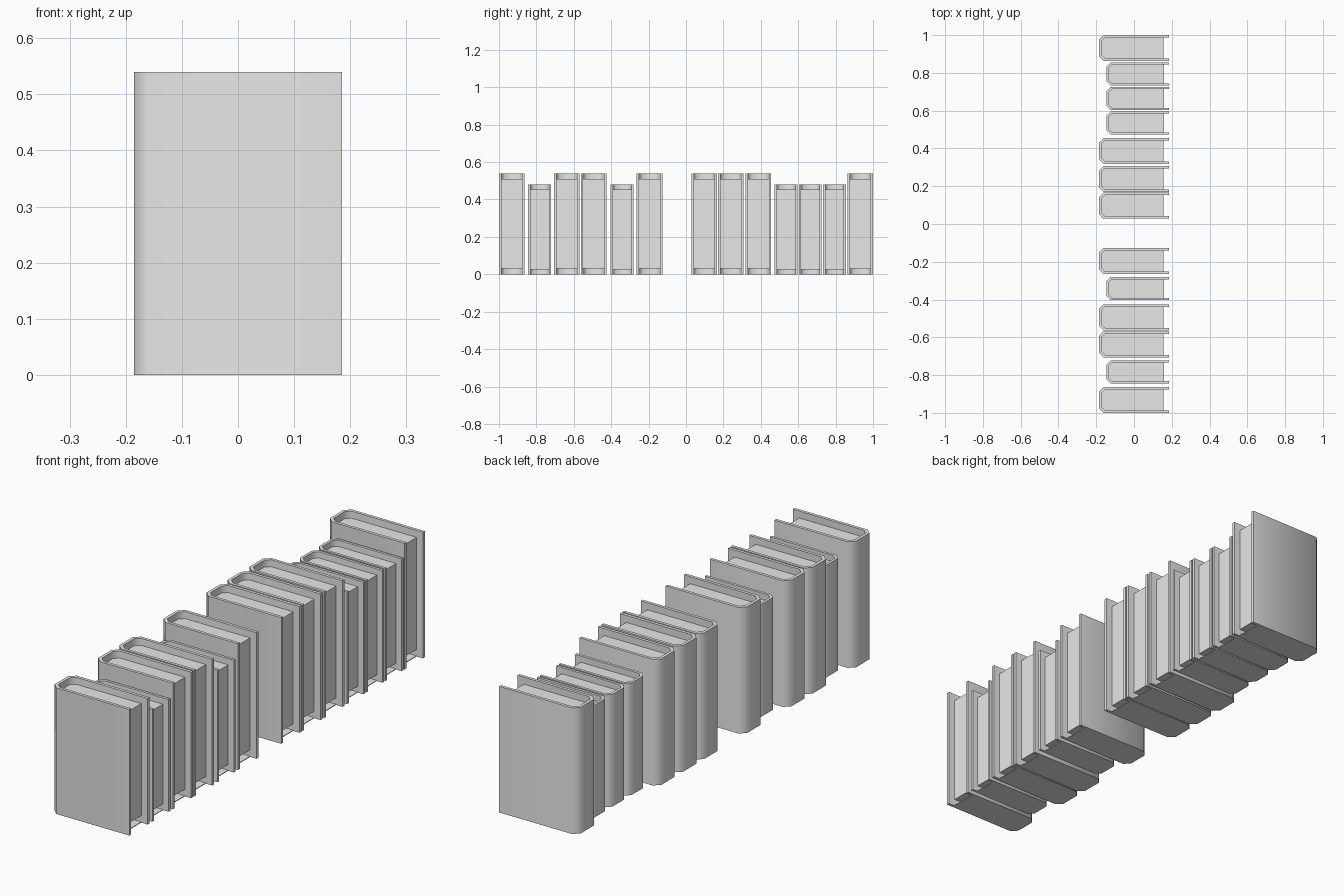
import bpy
import bmesh
import math

cube = bpy.data.objects.get("Cube")
if cube:
    bpy.data.objects.remove(cube, do_unlink=True)

grey = bpy.data.materials.new("light_grey")
grey.use_nodes = True
grey.diffuse_color = (0.8, 0.8, 0.8, 1)
grey.node_tree.nodes["Principled BSDF"].inputs["Base Color"].default_value = (0.8, 0.8, 0.8, 1)

# Full-size book dimensions; the fore-edge sits at x = FORE
FORE, DEPTH, THICK, HEIGHT = 0.185, 0.37, 0.137, 0.54
BOARD, RECESS, CHAMFER = 0.013, 0.03, 0.024


def spine_outline(inset, fore):
    """Chamfered outline running from one fore-edge corner round the spine."""
    back = FORE - DEPTH + inset
    half = THICK / 2 - inset
    c = CHAMFER - inset * 0.4
    side = [(fore, -half), (back + c, -half), (back, -half + c)]
    return side + [(x, -y) for x, y in reversed(side)]


def prism(name, outline, z0, z1, location, scale):
    bm = bmesh.new()
    base = bm.faces.new([bm.verts.new((x, y, z0)) for x, y in outline])
    top = bmesh.ops.extrude_face_region(bm, geom=[base])
    moved = [v for v in top["geom"] if isinstance(v, bmesh.types.BMVert)]
    bmesh.ops.translate(bm, verts=moved, vec=(0, 0, z1 - z0))
    bmesh.ops.recalc_face_normals(bm, faces=bm.faces)
    # Scale about the fore-edge so every book lines up there
    for v in bm.verts:
        v.co.x = FORE + (v.co.x - FORE) * scale
        v.co.y *= scale
        v.co.z *= scale
    mesh = bpy.data.meshes.new(name)
    bm.to_mesh(mesh)
    bm.free()
    mesh.materials.append(grey)
    obj = bpy.data.objects.new(name, mesh)
    obj.location = location
    bpy.context.collection.objects.link(obj)
    bpy.ops.object.select_all(action="DESELECT")
    obj.select_set(True)
    bpy.context.view_layer.objects.active = obj
    bpy.ops.object.shade_smooth_by_angle(angle=math.radians(60))
    return obj


def book(index, y, scale):
    loc = (0, y, 0)
    page_fore = FORE - RECESS
    # Wrapped cover: outer outline joined to the reversed inner outline
    cover = spine_outline(0, FORE) + spine_outline(BOARD, FORE)[::-1]
    prism(f"book_cover_{index}", cover, 0, HEIGHT, loc, scale)
    # Page block set back from the cover edges
    pages = spine_outline(BOARD, page_fore)
    prism(f"book_pages_{index}", pages, RECESS, HEIGHT - RECESS, loc, scale)
    # Flat plate closing the underside
    prism(f"book_base_{index}", pages, 0, 0.003, loc, scale)


# Centre of each book along the row, large and small
LARGE, SMALL = 1.0, 0.89
ROW = [
    (-0.9315, LARGE), (-0.783, SMALL), (-0.637, LARGE), (-0.494, LARGE),
    (-0.342, SMALL), (-0.195, LARGE), (0.097, LARGE), (0.239, LARGE),
    (0.387, LARGE), (0.535, SMALL), (0.664, SMALL), (0.794, SMALL),
    (0.9315, LARGE),
]
for i, (y, size) in enumerate(ROW, 1):
    book(i, y, size)
